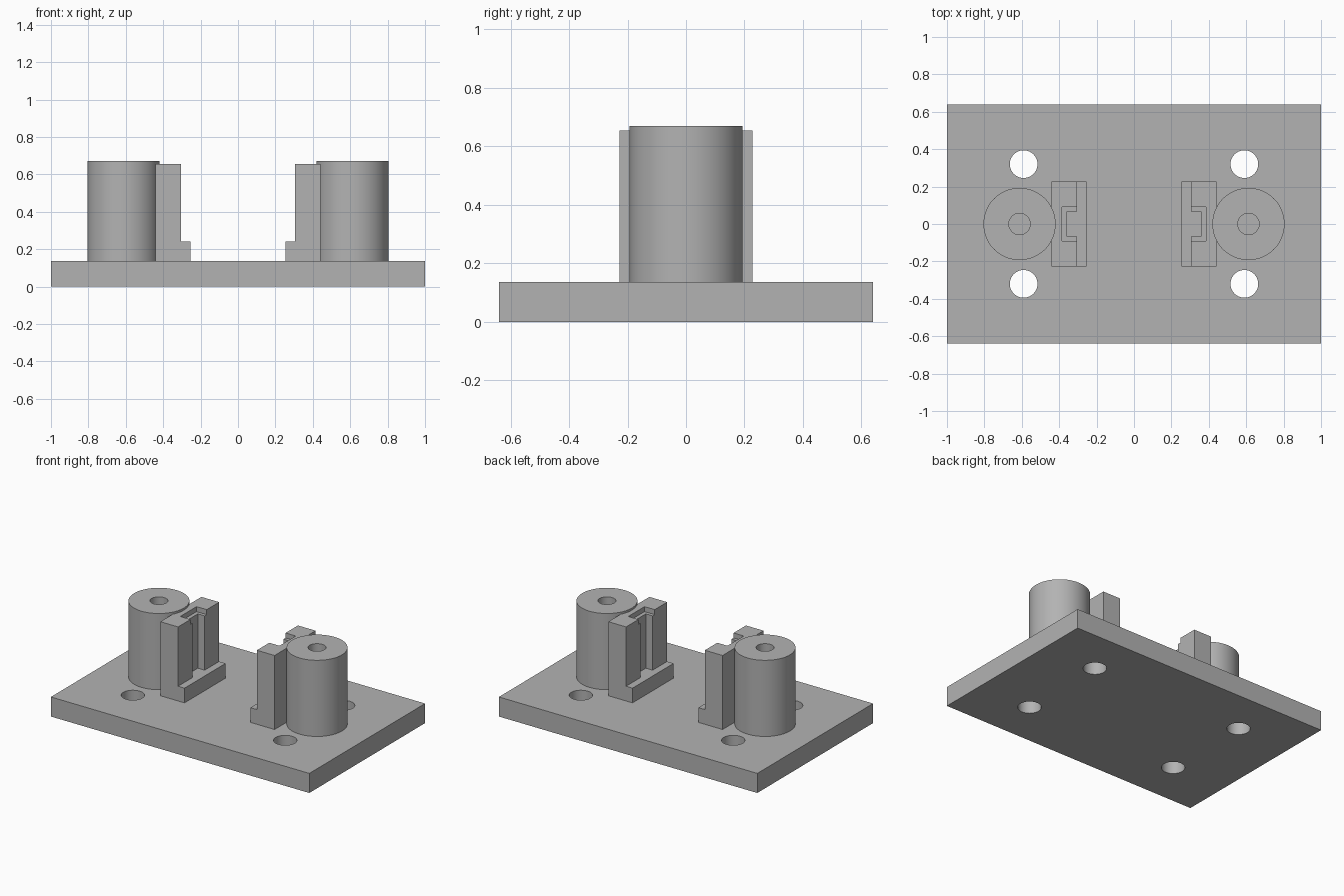
import bpy, math

default = bpy.data.objects.get("Cube")
if default:
    bpy.data.objects.remove(default, do_unlink=True)

# Single grey finish
grey = bpy.data.materials.new("plain_grey")
grey.use_nodes = True
COLOUR = (0.45, 0.45, 0.45, 1)
grey.diffuse_color = COLOUR
grey.node_tree.nodes["Principled BSDF"].inputs["Base Color"].default_value = COLOUR

BASE_TOP = 0.137
POST_TOP = 0.67
BRACKET_TOP = 0.655
FOOT_TOP = 0.24


def finish(obj, name):
    obj.name = name
    obj.data.materials.clear()
    obj.data.materials.append(grey)
    return obj


def box(name, x, y, z):
    """Box from (min, max) ranges on each axis."""
    ranges = (x, y, z)
    bpy.ops.mesh.primitive_cube_add(size=1, location=[sum(r) / 2 for r in ranges])
    obj = bpy.context.object
    obj.scale = [abs(r[1] - r[0]) for r in ranges]
    bpy.ops.object.transform_apply(location=False, rotation=False, scale=True)
    return finish(obj, name)


def cylinder(name, x, y, radius, z, sides=64):
    bpy.ops.mesh.primitive_cylinder_add(vertices=sides, radius=radius, depth=z[1] - z[0],
                                        location=(x, y, sum(z) / 2))
    return finish(bpy.context.object, name)


def cut(obj, cutters):
    """Subtract every cutter from the part, then discard the cutters."""
    bpy.context.view_layer.objects.active = obj
    for cutter in cutters:
        mod = obj.modifiers.new("cut", "BOOLEAN")
        mod.operation = "DIFFERENCE"
        mod.solver = "EXACT"
        mod.object = cutter
        bpy.ops.object.modifier_apply(modifier=mod.name)
        bpy.data.objects.remove(cutter, do_unlink=True)


def smooth(obj):
    bpy.ops.object.select_all(action="DESELECT")
    obj.select_set(True)
    bpy.context.view_layer.objects.active = obj
    bpy.ops.object.shade_smooth_by_angle(angle=math.radians(30))


# Base plate with four through holes
base = box("base_plate", (-1, 1), (-0.64, 0.64), (0, BASE_TOP))
cut(base, [cylinder("hole_cutter", sx * 0.59, sy * 0.32, 0.074, (-0.1, 0.3))
           for sx in (-1, 1) for sy in (-1, 1)])
smooth(base)

for side, s in (("left", 1), ("right", -1)):
    # Round post with a blind bore
    post = cylinder(side + "_post", s * 0.612, 0, 0.193, (BASE_TOP, POST_TOP), 96)
    cut(post, [cylinder("bore_cutter", s * 0.612, 0, 0.057, (BASE_TOP + 0.02, 0.8))])
    smooth(post)

    # Upright bracket: tall slot with a shallow wider recess at its top
    bracket = box(side + "_bracket", (s * 0.305, s * 0.442), (-0.227, 0.227),
                  (BASE_TOP, BRACKET_TOP))
    cut(bracket, [
        box("slot_cutter", (s * 0.2, s * 0.358), (-0.067, 0.067), (FOOT_TOP, 0.8)),
        box("recess_cutter", (s * 0.2, s * 0.384), (-0.09, 0.09), (BRACKET_TOP - 0.035, 0.8)),
    ])

    # Low foot in front of the bracket
    box(side + "_foot", (s * 0.255, s * 0.305), (-0.227, 0.227), (BASE_TOP, FOOT_TOP))
